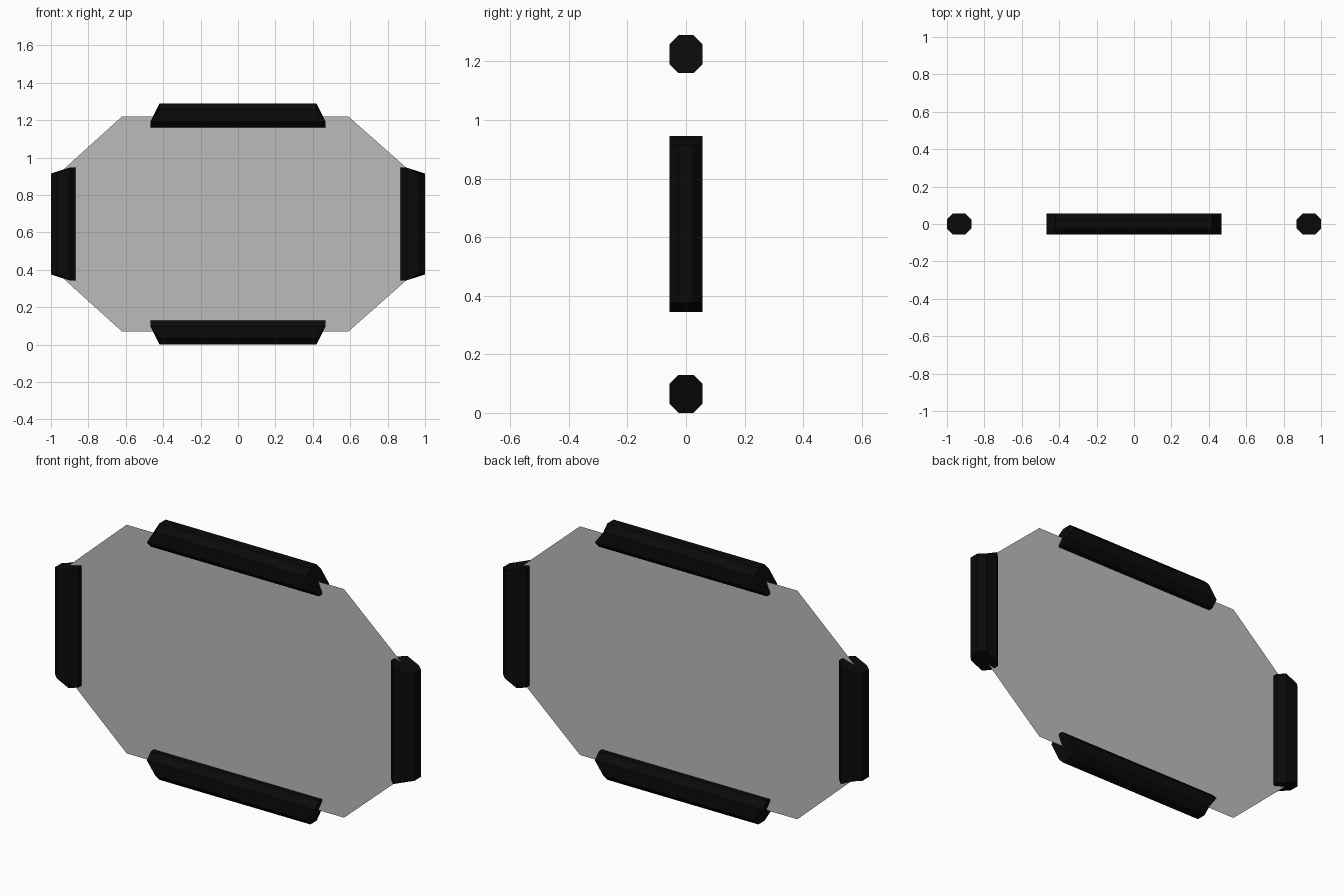
import bpy
import bmesh
from mathutils import Matrix, Vector

cube = bpy.data.objects.get("Cube")
if cube:
    bpy.data.objects.remove(cube)


def material(name, color, roughness):
    mat = bpy.data.materials.new(name)
    mat.use_nodes = True
    mat.diffuse_color = color
    bsdf = mat.node_tree.nodes["Principled BSDF"]
    bsdf.inputs["Base Color"].default_value = color
    bsdf.inputs["Roughness"].default_value = roughness
    return mat


def add_object(name, bm, mat):
    bmesh.ops.recalc_face_normals(bm, faces=bm.faces)
    mesh = bpy.data.meshes.new(name)
    bm.to_mesh(mesh)
    bm.free()
    obj = bpy.data.objects.new(name, mesh)
    mesh.materials.append(mat)
    bpy.context.collection.objects.link(obj)


black = material("black rubber", (0.003, 0.003, 0.003, 1), 0.6)
grey = material("grey panel", (0.5, 0.5, 0.5, 1), 0.5)

MID_Z = 0.645
# Octagonal bar section: (depth, outward offset)
SECTION = [(0.025, 0.065), (0.057, 0.033), (0.057, -0.033), (0.025, -0.065),
           (-0.025, -0.065), (-0.057, -0.033), (-0.057, 0.033), (-0.025, 0.065)]


def bar(name, outward, distance, outer_half, inner_half):
    """Octagonal bar with mitred ends, longer on the side facing the panel."""
    out = Vector(outward)
    along = Vector((out.z, 0, -out.x))
    centre = Vector((0, 0, MID_Z)) + out * distance
    bm = bmesh.new()
    rings = []
    for end in (-1, 1):
        ring = []
        for y, o in SECTION:
            t = max(0, min(1, 0.5 - o / 0.066))
            half = outer_half + (inner_half - outer_half) * t
            ring.append(bm.verts.new(centre + out * o + along * end * half + Vector((0, y, 0))))
        rings.append(ring)
        bm.faces.new(ring)
    for i in range(8):
        j = (i + 1) % 8
        bm.faces.new((rings[0][i], rings[0][j], rings[1][j], rings[1][i]))
    add_object(name, bm, black)


# Four edge bars
bar("top_bar", (0, 0, 1), 0.58, 0.42, 0.468)
bar("bottom_bar", (0, 0, -1), 0.58, 0.42, 0.468)
bar("left_bar", (1, 0, 0), 0.935, 0.27, 0.301)
bar("right_bar", (-1, 0, 0), 0.935, 0.27, 0.301)

# Thin flat panel with cut corners
bm = bmesh.new()
outline = [(-0.62, 0.575), (0.59, 0.575), (0.935, 0.27), (0.935, -0.27),
           (0.59, -0.575), (-0.62, -0.575), (-0.935, -0.29), (-0.935, 0.29)]
bm.faces.new([bm.verts.new((x, 0, MID_Z + z)) for x, z in outline])
add_object("panel", bm, grey)
